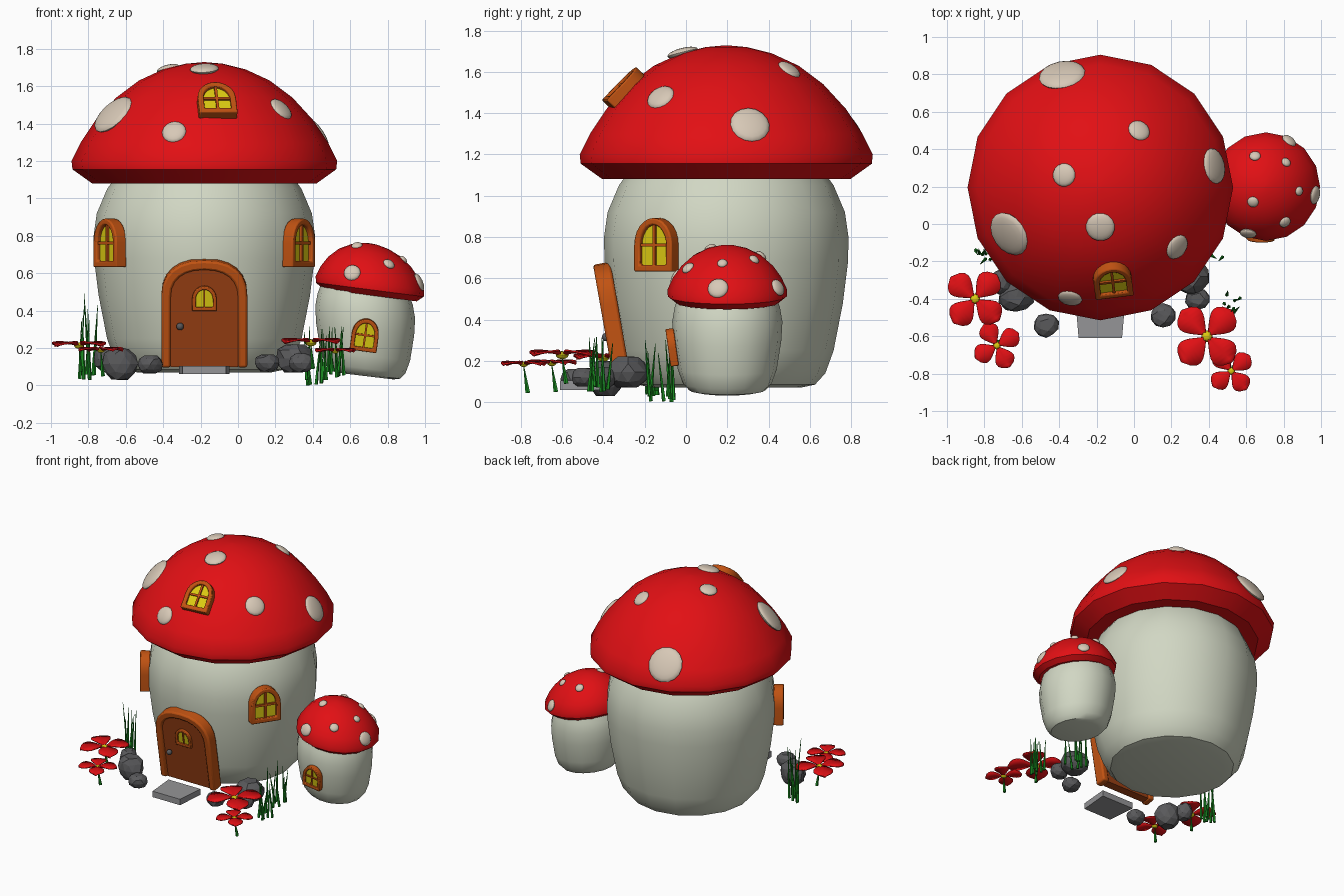
import bpy, bmesh, math, random
from mathutils import Matrix, Vector
from mathutils.bvhtree import BVHTree

if "Cube" in bpy.data.objects:
    bpy.data.objects.remove(bpy.data.objects["Cube"])

random.seed(4)


def material(name, *rgb):
    m = bpy.data.materials.new(name)
    m.diffuse_color = (*rgb, 1)
    m.use_nodes = True
    m.node_tree.nodes["Principled BSDF"].inputs["Base Color"].default_value = m.diffuse_color
    return m


RED = material("cap red", 0.76, 0.005, 0.007)
CREAM = material("stem cream", 0.64, 0.68, 0.55)
SPOT = material("spot beige", 0.68, 0.58, 0.47)
FRAME = material("frame orange", 0.53, 0.085, 0.006)
DOOR = material("door brown", 0.33, 0.052, 0.007)
GLASS = material("window yellow", 0.72, 0.6, 0.006)
ROCK = material("rock grey", 0.1, 0.1, 0.105)
STONE = material("step grey", 0.3, 0.3, 0.31)
GREEN = material("leaf green", 0.01, 0.27, 0.015)


def finish(name, bm, mat, matrix=Matrix(), smooth=True, bevel=0):
    bmesh.ops.recalc_face_normals(bm, faces=bm.faces)
    me = bpy.data.meshes.new(name)
    bm.to_mesh(me)
    bm.free()
    me.materials.append(mat)
    ob = bpy.data.objects.new(name, me)
    bpy.context.collection.objects.link(ob)
    ob.matrix_world = matrix
    if bevel:
        mod = ob.modifiers.new("bevel", 'BEVEL')
        mod.width, mod.segments = bevel, 2
    if smooth:
        bpy.context.view_layer.objects.active = ob
        ob.select_set(True)
        bpy.ops.object.shade_smooth_by_angle(angle=math.radians(35))
        ob.select_set(False)
    return ob


def lathe(name, profile, centre, mat, shear=0, n=16):
    """Spin (radius, height) points into a closed body, optionally slanted."""
    bm = bmesh.new()
    rings = [[bm.verts.new((centre[0] + r * math.cos(i * math.tau / n),
                            centre[1] + r * math.sin(i * math.tau / n),
                            z - shear * r * math.cos(i * math.tau / n)))
              for i in range(n)] for r, z in profile]
    for a, b in zip(rings, rings[1:]):
        for i in range(n):
            j = (i + 1) % n
            bm.faces.new((a[i], a[j], b[j], b[i]))
    bm.faces.new(rings[0])
    bm.faces.new(rings[-1])
    return finish(name, bm, mat)


def ellipsoid(name, size, matrix, mat, u=16, v=10):
    bm = bmesh.new()
    bmesh.ops.create_uvsphere(bm, u_segments=u, v_segments=v, radius=1)
    bmesh.ops.scale(bm, vec=size, verts=bm.verts)
    return finish(name, bm, mat, matrix)


def add_spots(cap, spots):
    """Press round spots onto the cap below each (x, y, radius)."""
    tree = BVHTree.FromPolygons([v.co for v in cap.data.vertices],
                                [p.vertices[:] for p in cap.data.polygons])
    for x, y, r in spots:
        hit, normal, _, _ = tree.ray_cast(Vector((x, y, 3)), Vector((0, 0, -1)))
        if hit:
            rot = normal.to_track_quat('Z', 'Y').to_matrix().to_4x4()
            ellipsoid("cap_spot", (r, r, 0.012 + r * 0.15), Matrix.Translation(hit) @ rot, SPOT)


# Arched joinery: local x right, z up, facing -y
def arch(w, h, rise, bottom=0.0, e=2.0, n=12):
    pts = [(-w / 2, bottom)]
    for i in range(n + 1):
        a = math.pi * (1 - i / n)
        c, s = math.cos(a), max(math.sin(a), 0)
        pts.append((math.copysign(abs(c) ** (2 / e), c) * w / 2, h - rise + rise * s ** (2 / e)))
    return pts + [(w / 2, bottom)]


def plate(name, pts, y0, y1, mat, matrix):
    bm = bmesh.new()
    f = bm.faces.new([bm.verts.new((x, y0, z)) for x, z in pts])
    out = bmesh.ops.extrude_face_region(bm, geom=[f])
    bmesh.ops.translate(bm, vec=(0, y1 - y0, 0),
                        verts=[g for g in out["geom"] if isinstance(g, bmesh.types.BMVert)])
    return finish(name, bm, mat, matrix)


def arch_frame(name, outer, inner, y0, y1, closed, matrix, bevel):
    bm = bmesh.new()
    secs = [[bm.verts.new((p[0], y, p[1])) for p, y in ((o, y0), (i, y0), (i, y1), (o, y1))]
            for o, i in zip(outer, inner)]
    for k in range(len(secs) if closed else len(secs) - 1):
        a, b = secs[k], secs[(k + 1) % len(secs)]
        for q in range(4):
            bm.faces.new((a[q], a[(q + 1) % 4], b[(q + 1) % 4], b[q]))
    if not closed:
        bm.faces.new(secs[0])
        bm.faces.new(secs[-1])
    return finish(name, bm, FRAME, matrix, bevel=bevel)


def box(name, x, y, z, mat, matrix):
    return plate(name, [(x[0], z[0]), (x[1], z[0]), (x[1], z[1]), (x[0], z[1])], *y, mat, matrix)


def placed(loc, turn=0, lean=0, roll=0):
    r = math.radians
    return (Matrix.Translation(loc) @ Matrix.Rotation(r(turn), 4, 'Z')
            @ Matrix.Rotation(r(lean), 4, 'X') @ Matrix.Rotation(r(roll), 4, 'Y'))


def window(name, w, h, d, matrix, cross=True):
    m = matrix @ Matrix.Translation((0, 0, -h / 2))
    t = w * 0.15
    inner = arch(w - 2 * t, h - t, h * 0.45 - t * 0.5, t)
    arch_frame(name + "_frame", arch(w, h, h * 0.5), inner, -d / 2, d / 2, True, m, w * 0.035)
    plate(name + "_glass", inner, -d * 0.15, d * 0.3, GLASS, m)
    b, ys = w * 0.035, (-d * 0.35, 0)
    box(name + "_upright_bar", (-b, b), ys, (t, h - t), FRAME, m)
    if cross:
        box(name + "_cross_bar", (t - w / 2, w / 2 - t), ys, (h * 0.5 - b, h * 0.5 + b), FRAME, m)


# Large mushroom
BIG = (-0.18, 0.195)
lathe("house_stem", [(0.36, 0.07), (0.43, 0.085), (0.48, 0.14), (0.52, 0.25), (0.565, 0.48),
                     (0.59, 0.68), (0.592, 0.8), (0.575, 0.92), (0.52, 1.05), (0.47, 1.12)],
      BIG, CREAM)
cap = lathe("house_cap", [(0.45, 1.085), (0.6, 1.08), (0.705, 1.155), (0.71, 1.2), (0.66, 1.3),
                          (0.58, 1.42), (0.47, 1.54), (0.35, 1.63), (0.22, 1.69),
                          (0.1, 1.72), (0.01, 1.728)], BIG, RED)
add_spots(cap, [(-0.385, 0.797, 0.125), (0.027, 0.5, 0.06), (-0.374, 0.262, 0.062),
                (0.428, 0.31, 0.096), (-0.668, -0.053, 0.125), (-0.18, -0.016, 0.077),
                (0.23, -0.123, 0.07), (-0.342, -0.396, 0.065)])

# Small slanted mushroom
SMALL = (0.705, 0.2)
lathe("annex_stem", [(0.15, 0.05), (0.185, 0.058), (0.215, 0.09), (0.24, 0.16), (0.262, 0.3),
                     (0.267, 0.39), (0.255, 0.46), (0.23, 0.53)], (0.68, 0.2), CREAM, 0.12)
small_cap = lathe("annex_cap", [(0.2, 0.49), (0.25, 0.482), (0.288, 0.512), (0.29, 0.545),
                                (0.262, 0.605), (0.222, 0.66), (0.165, 0.71), (0.1, 0.742),
                                (0.04, 0.757), (0.005, 0.76)], SMALL, RED, 0.13)
add_spots(small_cap, [(0.647, 0.364, 0.03), (0.829, 0.445, 0.042), (0.813, 0.33, 0.026),
                      (0.882, 0.176, 0.025), (0.967, 0.155, 0.05), (0.636, 0.118, 0.03),
                      (0.807, 0.01, 0.032), (0.61, -0.05, 0.045)])

# Windows
for side in (1, -1):
    window("side_window", 0.22, 0.26, 0.07, placed((BIG[0] + side * 0.505, -0.143, 0.762), 56 * side))
window("cap_window", 0.205, 0.225, 0.06, placed((-0.115, -0.298, 1.523), 7, -44))
window("annex_window", 0.145, 0.175, 0.04, placed((0.68, -0.068, 0.27), 0, 8, 8))

# Door
door = placed((-0.18, -0.315, 0.1), 0, 10)
opening = arch(0.36, 0.53, 0.15, 0, 2.3)
arch_frame("door_frame", arch(0.46, 0.58, 0.2, 0, 2.4), opening, -0.035, 0.05, False, door, 0.012)
plate("door_panel", opening, -0.015, 0.04, DOOR, door)
window("door_window", 0.13, 0.135, 0.04, door @ Matrix.Translation((0, -0.015, 0.375)), False)
ellipsoid("door_knob", (0.02, 0.02, 0.02), Matrix.Translation((-0.31, -0.388, 0.315)), ROCK, 12, 8)

# Doorstep
step = box("doorstep", (-0.135, 0.135), (-0.11, 0.11), (0, 0.045), STONE,
           placed((-0.18, -0.5, 0.06)))
for v in step.data.vertices:
    if v.co.y < 0:
        v.co.x *= 0.86

# Rocks
for x, y, z, sx, sy, sz in ((-0.47, -0.54, 0.112, 0.068, 0.065, 0.048),
                            (-0.63, -0.39, 0.115, 0.095, 0.085, 0.085),
                            (-0.71, -0.31, 0.14, 0.06, 0.07, 0.06),
                            (0.155, -0.49, 0.12, 0.065, 0.065, 0.045),
                            (0.3, -0.28, 0.145, 0.1, 0.1, 0.075),
                            (0.34, -0.4, 0.12, 0.07, 0.06, 0.05)):
    bm = bmesh.new()
    bmesh.ops.create_icosphere(bm, subdivisions=2, radius=1)
    for v in bm.verts:
        v.co *= random.uniform(0.92, 1.08)
        v.co = Vector((v.co.x * sx, v.co.y * sy, max(min(v.co.z, 0.85), -0.85) * sz / 0.85))
    finish("rock", bm, ROCK, Matrix.Translation((x, y, z)), smooth=False)


# Flowers
def petal(length, matrix):
    bm = bmesh.new()
    rows = []
    for i in range(9):
        t = 0.04 + 0.955 * i / 8
        w = length * 0.4 * math.sin(math.pi * t ** 1.6) ** 0.7
        rows.append([bm.verts.new((t * length, s * w, length * (0.35 * t * (1 - t) + 0.05 * s * s)))
                     for s in (-1, 0, 1)])
    for a, b in zip(rows, rows[1:]):
        for k in (0, 1):
            bm.faces.new((a[k], b[k], b[k + 1], a[k + 1]))
    ob = finish("flower_petal", bm, RED, matrix)
    ob.modifiers.new("thickness", 'SOLIDIFY').thickness = 0.008


def blade(name, foot, tip, radius):
    axis = Vector(tip) - Vector(foot)
    bm = bmesh.new()
    bmesh.ops.create_cone(bm, segments=5, cap_ends=True, radius1=radius, radius2=radius * 0.15,
                          depth=axis.length)
    rot = axis.to_track_quat('Z', 'Y').to_matrix().to_4x4()
    finish(name, bm, GREEN, Matrix.Translation((Vector(foot) + Vector(tip)) / 2) @ rot)


for x, y, z, size, spin in ((-0.85, -0.4, 0.205, 0.175, 48), (-0.733, -0.65, 0.18, 0.135, 30),
                            (0.39, -0.6, 0.22, 0.195, 45), (0.52, -0.786, 0.175, 0.13, 40)):
    for k in range(4):
        petal(size, Matrix.Translation((x, y, z)) @ Matrix.Rotation(math.radians(spin + 90 * k), 4, 'Z'))
    ellipsoid("flower_centre", (size * 0.16, size * 0.16, size * 0.1),
              Matrix.Translation((x, y, z + 0.008)), GLASS, 10, 6)
    blade("flower_stem", (x + 0.01, y + 0.02, z - 0.13), (x, y, z), 0.012)

# Grass tufts: centre, spread, foot height, height range
for x, y, spread, z, low, high in ((-0.81, -0.17, 0.05, 0.03, 0.3, 0.47),
                                   (0.52, -0.43, 0.06, 0.05, 0.16, 0.27),
                                   (0.42, -0.11, 0.07, 0.0, 0.2, 0.32)):
    for k in range(8):
        fx = x + random.uniform(-spread, spread)
        fy = y + random.uniform(-spread, spread)
        fz = z + (0.03 * random.random() if k else 0)
        tip = (fx + random.uniform(-0.03, 0.03), fy + random.uniform(-0.03, 0.03),
               z + random.uniform(low, high))
        blade("grass_blade", (fx, fy, fz), tip, 0.01)
